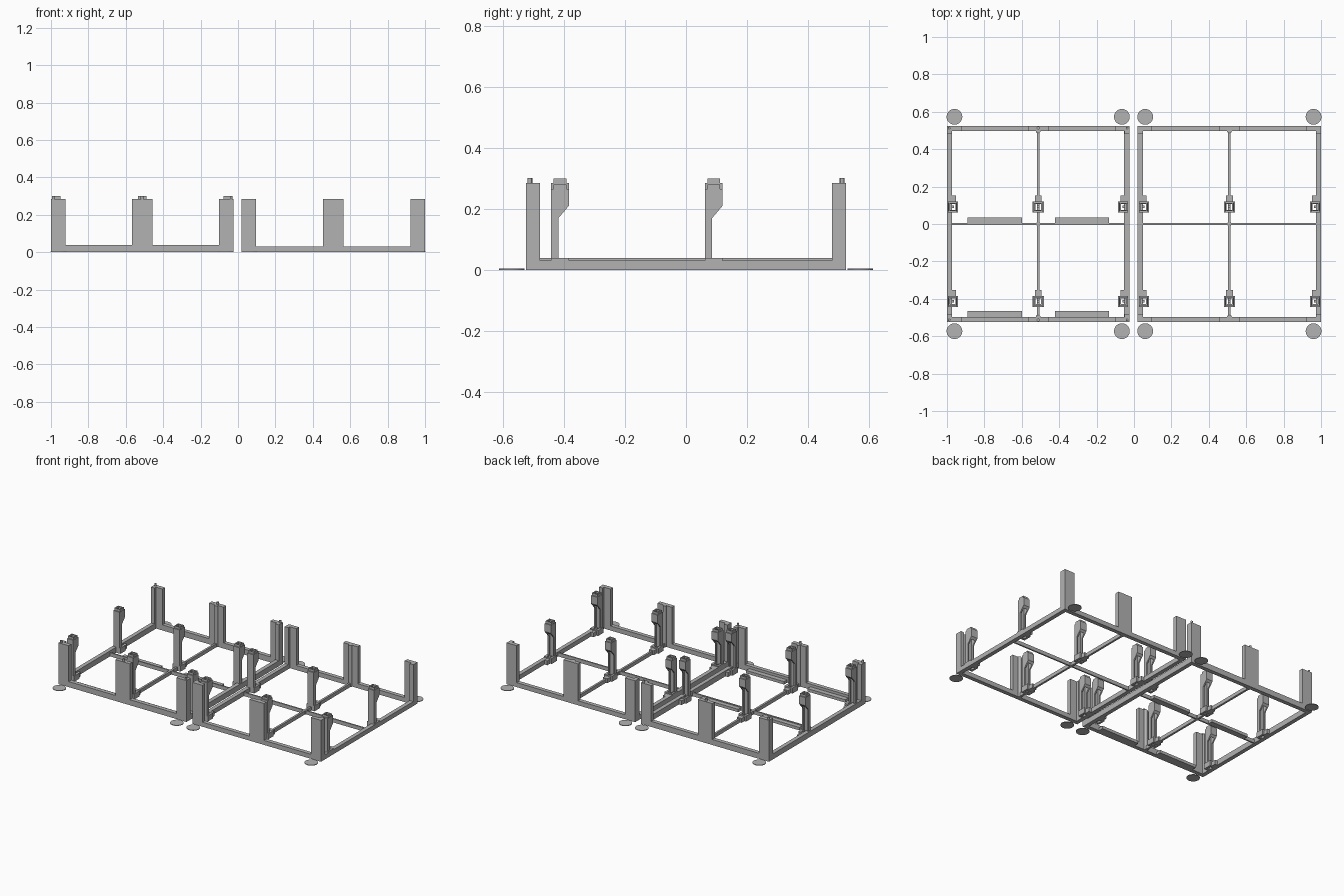
import bpy, bmesh, math
from mathutils import Matrix, Vector

cube = bpy.data.objects.get("Cube")
if cube:
    bpy.data.objects.remove(cube, do_unlink=True)

grey = bpy.data.materials.new("matte grey")
grey.use_nodes = True
grey.diffuse_color = (0.45, 0.45, 0.45, 1)
grey.node_tree.nodes["Principled BSDF"].inputs["Base Color"].default_value = grey.diffuse_color


def box(bm, x, y, z):
    size = (x[1] - x[0], y[1] - y[0], z[1] - z[0])
    mid = Vector((sum(x) / 2, sum(y) / 2, sum(z) / 2))
    bmesh.ops.create_cube(bm, size=1, matrix=Matrix.Translation(mid) @ Matrix.Diagonal((*size, 1)))


def ring(bm, x, y, z, tx, ty):
    """Rectangular wall with an open middle."""
    box(bm, x, (y[0], y[0] + ty), z)
    box(bm, x, (y[1] - ty, y[1]), z)
    inner = (y[0] + ty, y[1] - ty)
    box(bm, (x[0], x[0] + tx), inner, z)
    box(bm, (x[1] - tx, x[1]), inner, z)


def rod(bm, x, y, z, r, sides=24):
    bmesh.ops.create_cone(bm, cap_ends=True, segments=sides, radius1=r, radius2=r,
                          depth=z[1] - z[0], matrix=Matrix.Translation((x, y, sum(z) / 2)))


def prism(bm, profile, x):
    """Side profile in y and z, extruded along x."""
    face = bm.faces.new([bm.verts.new((x[0], py, pz)) for py, pz in profile])
    out = bmesh.ops.extrude_face_region(bm, geom=[face])
    bmesh.ops.translate(bm, vec=(x[1] - x[0], 0, 0),
                        verts=[v for v in out["geom"] if isinstance(v, bmesh.types.BMVert)])


def finish(bm, name):
    bmesh.ops.recalc_face_normals(bm, faces=bm.faces)
    mesh = bpy.data.meshes.new(name)
    bm.to_mesh(mesh)
    bm.free()
    mesh.materials.append(grey)
    return place(mesh, name)


def place(mesh, name, loc=(0, 0, 0)):
    obj = bpy.data.objects.new(name, mesh)
    obj.location = loc
    bpy.context.collection.objects.link(obj)
    return obj


def clip_mesh(bm, top):
    """Channel-shaped support with a hollow hooked head and a ring foot."""
    w, wall = 0.024, 0.009
    cheek = [(-0.03, 0), (-0.006, 0), (-0.006, top - 0.095), (0.028, top - 0.055),
             (0.028, top), (-0.03, top)]
    prism(bm, cheek, (-w, -w + wall))
    prism(bm, cheek, (w - wall, w))
    box(bm, (-w + wall, w - wall), (-0.03, -0.017), (0, top))
    lip = [(0.016, top - 0.069), (0.028, top - 0.055), (0.028, top), (0.016, top)]
    prism(bm, lip, (-w + wall, w - wall))
    # collar and centre key
    ring(bm, (-0.022, 0.022), (-0.022, 0.02), (top, top + 0.015), 0.007, 0.006)
    box(bm, (-0.007, 0.007), (-0.007, 0.007), (top - 0.05, top + 0.008))
    # foot
    ring(bm, (-0.03, 0.03), (-0.03, 0.028), (0, 0.038), 0.015, 0.013)
    box(bm, (-0.018, 0.018), (0.028, 0.06), (0, 0.03))


def tray(side, x0, x1, rail, clip_top, pins):
    mid = (x0 + x1) / 2
    depth, thick, post = 0.525, 0.028, 0.285

    # outer frame and cross bars
    bm = bmesh.new()
    ring(bm, (x0, x1), (-depth, depth), (0, rail), thick, thick)
    finish(bm, side + "_frame")
    bm = bmesh.new()
    box(bm, (mid - 0.007, mid + 0.007), (-0.5, 0.5), (0, 0.025))
    box(bm, (x0 + 0.02, x1 - 0.02), (-0.005, 0.005), (0, 0.025))
    rod(bm, mid, 0, (0, 0.025), 0.012)
    finish(bm, side + "_cross_bars")

    # wall posts, front and back
    for row, s in (("front", -1), ("back", 1)):
        ys = sorted((s * depth, s * (depth - thick)))
        leg = sorted((s * depth, s * (depth - 0.045)))
        py = s * (depth - 0.012)
        for label, edge, d in (("right", x0, 1), ("left", x1, -1)):
            bm = bmesh.new()
            box(bm, sorted((edge, edge + d * 0.077)), ys, (0, post))
            box(bm, sorted((edge, edge + d * 0.027)), leg, (0, post))
            if pins:
                rod(bm, edge + d * 0.012, py, (post, 0.301), 0.007)
            finish(bm, f"{side}_{row}_{label}_corner_post")
            # anti-warp disc
            bm = bmesh.new()
            rod(bm, edge + d * 0.04, s * 0.573, (0, 0.004), 0.042, 40)
            finish(bm, f"{side}_{row}_{label}_corner_disc")
        bm = bmesh.new()
        box(bm, (mid - 0.055, mid + 0.055), ys, (0, post))
        rod(bm, mid, s * 0.498, (0, post), 0.013)
        if pins:
            rod(bm, mid, py, (post, 0.301), 0.008)
        finish(bm, f"{side}_{row}_middle_post")

    # supports, sharing one mesh
    shared = None
    for x in (x0 + 0.03, mid, x1 - 0.03):
        for y in (-0.413, 0.092):
            if shared is None:
                bm = bmesh.new()
                clip_mesh(bm, clip_top)
                obj = finish(bm, side + "_support")
                obj.location = (x, y, 0)
                shared = obj.data
            else:
                place(shared, side + "_support", (x, y, 0))


tray("right", -1.0, -0.025, 0.038, 0.285, True)
tray("left", 0.02, 1.0, 0.031, 0.265, False)

# flat ledges of one tray
for y in (-0.5, 0.0):
    for x in (-0.89, -0.423):
        bm = bmesh.new()
        box(bm, (x, x + 0.29), (y, y + 0.036), (0, 0.02))
        finish(bm, "ledge")
